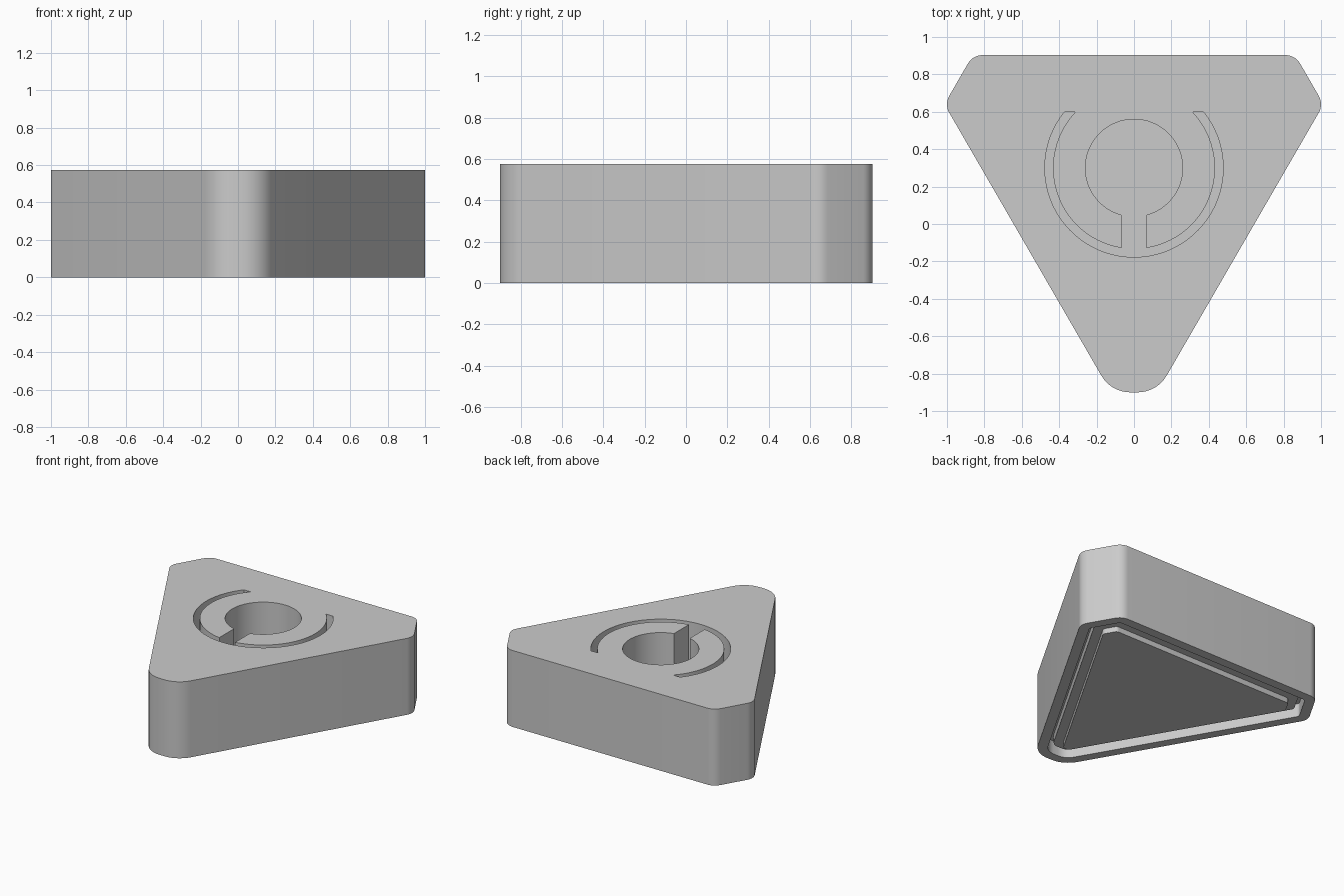
import bpy, bmesh
from math import sin, cos, tan, asin, pi, radians
from mathutils import Vector

if "Cube" in bpy.data.objects:
    bpy.data.objects.remove(bpy.data.objects["Cube"], do_unlink=True)

grey = bpy.data.materials.new("plain_grey")
grey.use_nodes = True
colour = (0.6, 0.6, 0.6, 1)
grey.diffuse_color = colour
grey.node_tree.nodes["Principled BSDF"].inputs["Base Color"].default_value = colour

HEIGHT = 0.575
FLOOR = 0.16          # bottom of the top recess
CENTRE = Vector((0, 0.3))


def prism(name, points, z0, z1):
    """Solid with a flat counter-clockwise outline, from z0 to z1."""
    bm = bmesh.new()
    low = [bm.verts.new((p[0], p[1], z0)) for p in points]
    high = [bm.verts.new((p[0], p[1], z1)) for p in points]
    bm.faces.new(low[::-1])
    bm.faces.new(high)
    for i in range(len(points)):
        bm.faces.new((low[i - 1], low[i], high[i], high[i - 1]))
    mesh = bpy.data.meshes.new(name)
    bm.to_mesh(mesh)
    bm.free()
    mesh.materials.append(grey)
    obj = bpy.data.objects.new(name, mesh)
    bpy.context.collection.objects.link(obj)
    return obj


def select(obj):
    bpy.ops.object.select_all(action='DESELECT')
    obj.select_set(True)
    bpy.context.view_layer.objects.active = obj


def cut(obj, cutter):
    mod = obj.modifiers.new("cut", 'BOOLEAN')
    mod.operation = 'DIFFERENCE'
    mod.solver = 'EXACT'
    mod.object = cutter
    select(obj)
    bpy.ops.object.modifier_apply(modifier=mod.name)
    bpy.data.objects.remove(cutter, do_unlink=True)


def arc(radius, start, end, steps):
    return [CENTRE + radius * Vector((cos(a), sin(a)))
            for a in (start + (end - start) * i / steps for i in range(steps + 1))]


def inset(points, dist):
    """Move every side of a convex counter-clockwise outline inward."""
    lines = []
    for a, b in zip(points, points[1:] + points[:1]):
        d = (b - a).normalized()
        lines.append((a + dist * Vector((-d.y, d.x)), d))
    out = []
    for (p, d), (q, e) in zip(lines[-1:] + lines[:-1], lines):
        along = ((q.x - p.x) * e.y - (q.y - p.y) * e.x) / (d.x * e.y - d.y * e.x)
        out.append(p + d * along)
    return out


def rounded(points, radii, steps=8):
    """Round each corner of a convex outline with its own radius."""
    out = []
    for i, v in enumerate(points):
        a = (points[i - 1] - v).normalized()
        b = (points[(i + 1) % len(points)] - v).normalized()
        half = a.angle(b) / 2
        mid = v + (a + b).normalized() * radii[i] / sin(half)
        start = v + a * radii[i] / tan(half) - mid
        for k in range(steps + 1):
            t = (pi - 2 * half) * k / steps
            out.append(mid + Vector((start.x * cos(t) - start.y * sin(t),
                                     start.x * sin(t) + start.y * cos(t))))
    return out


# Triangle with its three corners cut off
right_half = [Vector((0.123, -0.9)), Vector((1.014, 0.64)), Vector((0.862, 0.903))]
corners = right_half + [Vector((-p.x, p.y)) for p in reversed(right_half)]
radii = [0.18, 0.09, 0.09, 0.09, 0.09, 0.18]


def outline(dist):
    return rounded(inset(corners, dist), [max(r - dist, 0.03) for r in radii])


body = prism("body", outline(0), 0, HEIGHT)

# Top recess: broken ring groove joined to the round hole by a key slot
outer, inner, hole, slot = 0.477, 0.433, 0.26, 0.066
tip_out, tip_in = asin(0.3 / outer), asin(0.3 / inner)
gap_in, gap_hole = asin(slot / inner), asin(slot / hole)
down = 1.5 * pi
recess = (arc(outer, pi - tip_out, 2 * pi + tip_out, 56)
          + arc(inner, 2 * pi + tip_in, down + gap_in, 28)
          + arc(hole, down + gap_hole, down + 2 * pi - gap_hole, 60)
          + arc(inner, down - gap_in, pi - tip_in, 28))
cut(body, prism("recess_cutter", recess, FLOOR, 0.7))

# Pocket under the body, filled by a stepped plug that leaves a groove around it
cut(body, prism("pocket_cutter", outline(0.07), -0.1, 0.1))
step = prism("base_step", outline(0.11), 0.04, 0.12)
plug = prism("base_plug", outline(0.175), 0, 0.06)

for obj in (body, step, plug):
    select(obj)
    bpy.ops.object.shade_smooth_by_angle(angle=radians(30))
